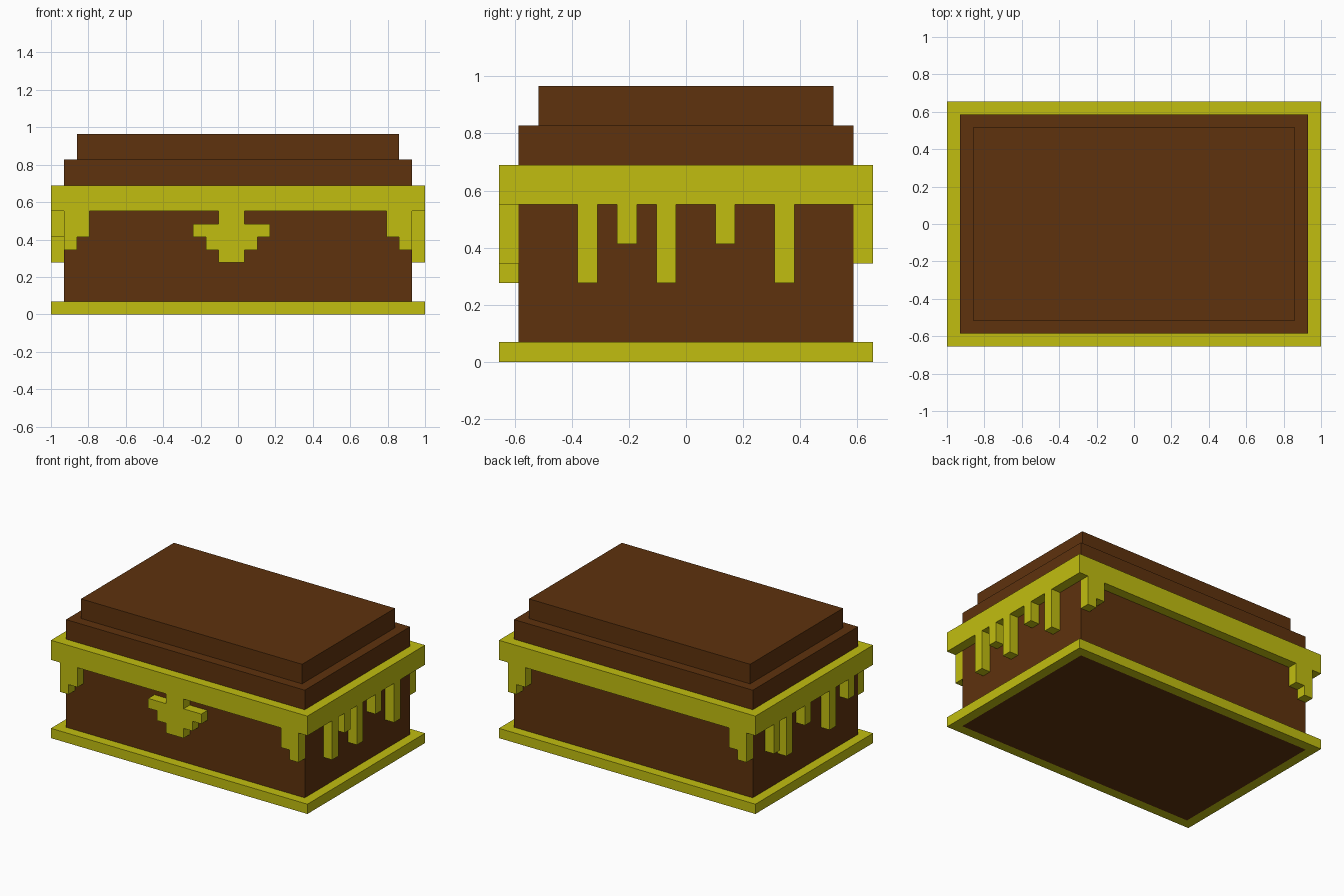
import bpy
import bmesh

if "Cube" in bpy.data.objects:
    bpy.data.objects.remove(bpy.data.objects["Cube"], do_unlink=True)

U = 2 / 29                      # one block; the box is 29 x 19 x 14 blocks
HX, HY = 14.5, 9.5              # outer half sizes of the trim, in blocks


def material(name, rgb):
    m = bpy.data.materials.new(name)
    m.use_nodes = True
    m.diffuse_color = (*rgb, 1)
    bsdf = m.node_tree.nodes["Principled BSDF"]
    bsdf.inputs["Base Color"].default_value = (*rgb, 1)
    bsdf.inputs["Roughness"].default_value = 0.8
    return m


BROWN = material("chocolate brown", (0.112, 0.032, 0.004))
YELLOW = material("mustard yellow", (0.535, 0.515, 0.005))


def finish(name, bm, mat):
    bmesh.ops.scale(bm, vec=(U, U, U), verts=bm.verts)
    bmesh.ops.recalc_face_normals(bm, faces=bm.faces)
    mesh = bpy.data.meshes.new(name)
    bm.to_mesh(mesh)
    bm.free()
    mesh.materials.append(mat)
    obj = bpy.data.objects.new(name, mesh)
    bpy.context.collection.objects.link(obj)
    return obj


def rect_loft(name, profile, mat, closed=False):
    """Sweep a profile of (inset, z) points round the rectangular footprint."""
    bm = bmesh.new()
    loops = []
    for inset, z in profile:
        x, y = HX - inset, HY - inset
        loops.append([bm.verts.new((sx * x, sy * y, z))
                      for sx, sy in ((-1, -1), (1, -1), (1, 1), (-1, 1))])
    pairs = list(zip(loops, loops[1:]))
    if closed:
        pairs.append((loops[-1], loops[0]))
    else:
        bm.faces.new(loops[0])
        bm.faces.new(loops[-1])
    for a, b in pairs:
        for i in range(4):
            j = (i + 1) % 4
            bm.faces.new((a[i], a[j], b[j], b[i]))
    return finish(name, bm, mat)


def drip(name, outline, side):
    """Extrude an outline of (along, z) points one block out from a wall."""
    bm = bmesh.new()
    axis, s = side
    place = {"x": lambda a, z, d: (s * (HX - d), a, z),
             "y": lambda a, z, d: (a, s * (HY - d), z)}[axis]
    face = bm.faces.new([bm.verts.new(place(a, z, 1)) for a, z in outline])
    ext = bmesh.ops.extrude_face_region(bm, geom=[face])
    verts = [v for v in ext["geom"] if isinstance(v, bmesh.types.BMVert)]
    bmesh.ops.translate(bm, verts=verts,
                        vec=(s, 0, 0) if axis == "x" else (0, s, 0))
    # Keep the back face so every drip is a closed solid
    bm.edges.ensure_lookup_table()
    rim = [e for e in bm.edges if e.is_boundary]
    if rim:
        bmesh.ops.holes_fill(bm, edges=rim)
    return finish(name, bm, YELLOW)


# Body with the stepped lid
rect_loft("body_and_lid", [(1, 0), (1, 12), (2, 12), (2, 14)], BROWN)

# Trim frames round the foot and under the lid
for name, z0, z1 in (("base_trim", 0, 1), ("lid_trim", 8, 10)):
    rect_loft(name, [(0, z0), (0, z1), (1, z1), (1, z0)], YELLOW, closed=True)

# Stepped drips at the ends of the front and back
for sy, face in ((-1, "front"), (1, "back")):
    for sx, hand in ((-1, "right"), (1, "left")):
        steps = [(13.5, 8), (13.5, 5), (12.5, 5), (12.5, 6), (11.5, 6), (11.5, 8)]
        drip(f"{face}_{hand}_corner_drip", [(sx * a, z) for a, z in steps], ("y", sy))

# Wide clasp-like drip on the front, symmetric about x = -0.5
half = [(1, 8), (1, 7), (3, 7), (3, 6), (2, 6), (2, 5), (1, 5), (1, 4)]
clasp = [(a - 0.5, z) for a, z in half] + [(-a - 0.5, z) for a, z in reversed(half)]
drip("front_clasp_drip", clasp, ("y", -1))

# Thin drips on the two ends: (centre y, lowest z)
ends = {("left", 1): [(-5, 4), (-3, 6), (-1, 4), (2, 6), (5, 4)],
        ("right", -1): [(6, 5), (4, 4), (1, 6), (-3, 4), (-6, 6)]}
for (hand, s), drips in ends.items():
    for n, (y, z) in enumerate(drips, 1):
        drip(f"{hand}_end_drip_{n}",
             [(y - 0.5, 8), (y - 0.5, z), (y + 0.5, z), (y + 0.5, 8)], ("x", s))
